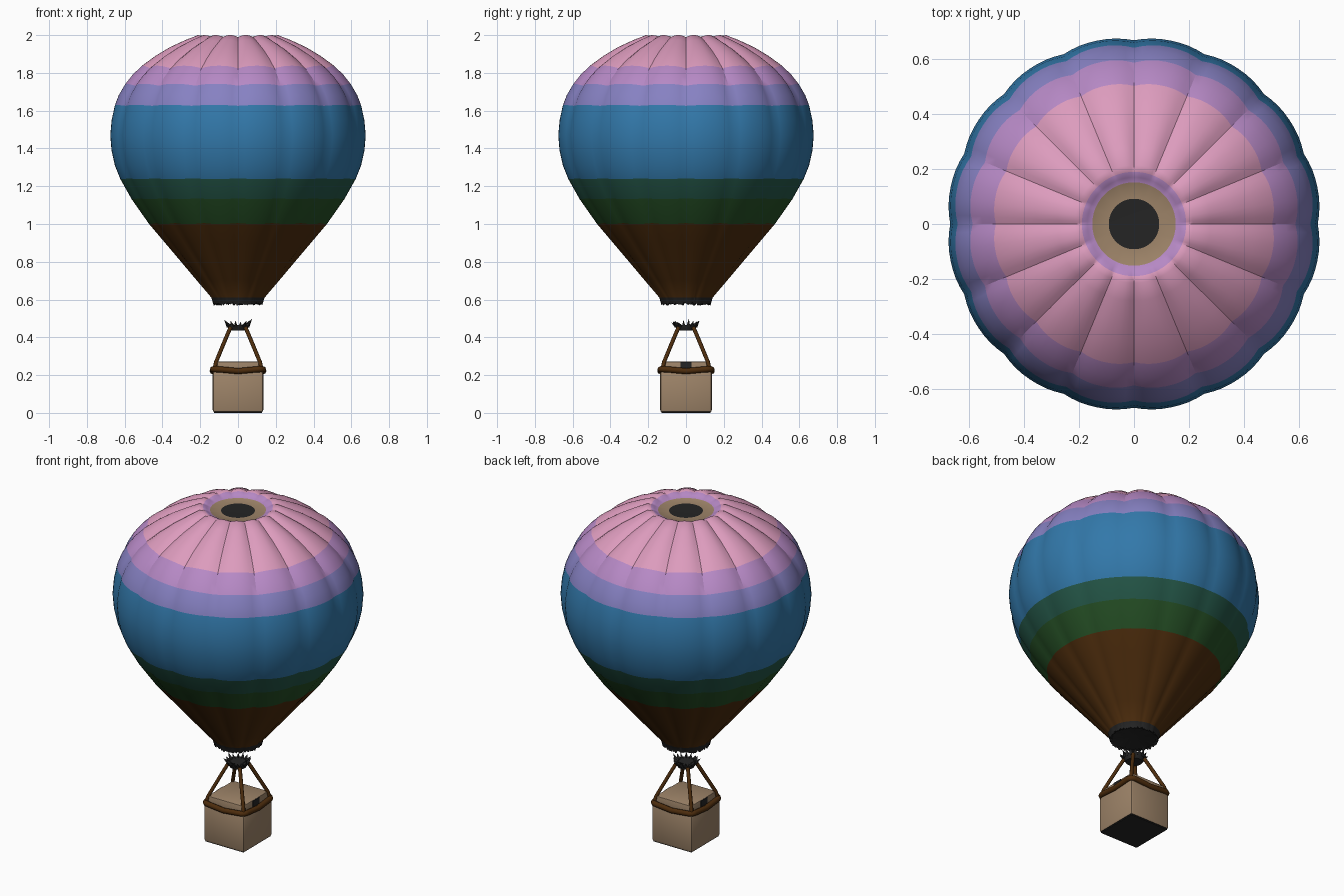
import bpy, bmesh, math, random
from mathutils import Vector

if "Cube" in bpy.data.objects:
    bpy.data.objects.remove(bpy.data.objects["Cube"])
random.seed(3)

def mat(name, r, g, b):
    m = bpy.data.materials.new(name)
    m.diffuse_color = (r, g, b, 1)
    m.use_nodes = True
    m.node_tree.nodes["Principled BSDF"].inputs["Base Color"].default_value = m.diffuse_color
    return m

MATS = [mat("black", .018, .018, .018), mat("tan", .34, .23, .14),
        mat("pink", .72, .33, .51), mat("lilac", .47, .25, .56),
        mat("periwinkle", .24, .22, .54), mat("blue", .032, .188, .40),
        mat("teal", .018, .095, .065), mat("green", .019, .08, .019),
        mat("brown", .075, .026, .004)]
BLACK, TAN, PINK, LILAC, PERI, BLUE, TEAL, GREEN, BROWN = range(9)

def finish(bm, name, mats=MATS, angle=25):
    bmesh.ops.recalc_face_normals(bm, faces=bm.faces)
    me = bpy.data.meshes.new(name)
    bm.to_mesh(me)
    bm.free()
    ob = bpy.data.objects.new(name, me)
    bpy.context.collection.objects.link(ob)
    for m in mats:
        me.materials.append(m)
    bpy.ops.object.select_all(action='DESELECT')
    bpy.context.view_layer.objects.active = ob
    ob.select_set(True)
    bpy.ops.object.shade_smooth_by_angle(angle=math.radians(angle))
    return ob

def box(name, half, z0, z1, bevel, mats):
    bm = bmesh.new()
    bmesh.ops.create_cube(bm, size=1)
    for v in bm.verts:
        v.co = (v.co.x * 2 * half[0], v.co.y * 2 * half[1], z0 + (v.co.z + .5) * (z1 - z0))
    if bevel:
        bmesh.ops.bevel(bm, geom=bm.edges[:], offset=bevel, segments=2, profile=.5, affect='EDGES')
    return finish(bm, name, mats)

def tube(name, pts, radius, material, cyclic=False):
    cu = bpy.data.curves.new(name, 'CURVE')
    cu.dimensions = '3D'
    cu.bevel_depth, cu.bevel_resolution, cu.use_fill_caps = radius, 2, True
    sp = cu.splines.new('POLY')
    sp.points.add(len(pts) - 1)
    for p, c in zip(sp.points, pts):
        p.co = (*c, 1)
    sp.use_cyclic_u = cyclic
    cu.materials.append(material)
    ob = bpy.data.objects.new(name, cu)
    bpy.context.collection.objects.link(ob)

# Envelope: (radius, height, groove depth, colour of the band down to the next row)
profile = [(.0, 1.968, 0, BLACK), (.092, 1.968, 0, TAN), (.152, 1.973, 0, LILAC),
           (.17, 1.984, .002, LILAC), (.19, 1.996, .007, PINK), (.215, 2.0, .012, PINK),
           (.28, 1.975, .016, PINK), (.36, 1.939, .018, PINK), (.44, 1.892, .018, PINK),
           (.515, 1.838, .018, LILAC), (.565, 1.79, .018, LILAC), (.603, 1.742, .018, PERI),
           (.637, 1.685, .018, PERI), (.658, 1.63, .016, BLUE), (.675, 1.55, .014, BLUE),
           (.682, 1.47, .012, BLUE), (.675, 1.39, .011, BLUE), (.657, 1.31, .01, BLUE),
           (.628, 1.238, .009, TEAL), (.568, 1.132, .008, GREEN), (.475, 1.0, .008, BROWN),
           (.39, .9, .008, BROWN), (.305, .8, .008, BROWN), (.22, .7, .006, BROWN),
           (.142, .61, .003, BLACK), (.13, .58, 0, BLACK), (.118, .582, 0, BLACK), (0, .6, 0, BLACK)]
LOBES, N = 16, 128
bm = bmesh.new()
rows = []
for i, (r, z, depth, _) in enumerate(profile):
    if r == 0:
        rows.append([bm.verts.new((0, 0, z))] * N)
        continue
    a, b = profile[i - 1], profile[i + 1]
    n = Vector((a[1] - b[1], b[0] - a[0])).normalized()
    if i < 6:
        n = Vector((0, 1))
    row = []
    for k in range(N):
        t = 2 * math.pi * k / N
        d = depth * (1 - abs(math.sin(LOBES / 2 * t))) ** 1.3
        rr, zz = r - n.x * d, z - n.y * d
        if z == .58:                      # ragged mouth edge
            zz -= random.uniform(-.004, .012)
        row.append(bm.verts.new((rr * math.cos(t), rr * math.sin(t), zz)))
    rows.append(row)
for i in range(len(rows) - 1):
    for k in range(N):
        j = (k + 1) % N
        vs = list(dict.fromkeys((rows[i][k], rows[i + 1][k], rows[i + 1][j], rows[i][j])))
        bm.faces.new(vs).material_index = profile[i][3]
finish(bm, "envelope", angle=30)

# Burner: plate with a ragged crown of spikes
bm = bmesh.new()
bmesh.ops.create_cone(bm, cap_ends=True, segments=24, radius1=.045, radius2=.06, depth=.03)
bmesh.ops.translate(bm, verts=bm.verts, vec=(0, 0, .45))
S = 16
for k in range(S):
    t = 2 * math.pi * (k + .5) / S
    out, side = Vector((math.cos(t), math.sin(t), 0)), Vector((-math.sin(t), math.cos(t), 0))
    tip = out * random.uniform(.066, .082) + Vector((0, 0, random.uniform(.475, .5)))
    base = [out * .058 + side * .012 + Vector((0, 0, .452)), out * .058 - side * .012 + Vector((0, 0, .452)),
            out * .035 + Vector((0, 0, .464))]
    v = [bm.verts.new(c) for c in base + [tip]]
    for f in ((0, 1, 2), (0, 1, 3), (1, 2, 3), (2, 0, 3)):
        bm.faces.new([v[q] for q in f])
finish(bm, "burner", [MATS[BLACK]])

# Basket body with dark underside
basket = box("basket", (.134, .137), .002, .22, .014, [MATS[TAN], MATS[BLACK]])
for f in basket.data.polygons:
    if f.normal.z < -.6:
        f.material_index = 1
box("basket_base", (.126, .129), 0, .01, 0, [MATS[BLACK]])
box("basket_top", (.118, .121), .2, .272, .005, [MATS[TAN]])

# Dark panels on both sides of the basket top
for s, name in ((1, "right_panel"), (-1, "left_panel")):
    p = box(name, (.003, .03), .225, .27, 0, [MATS[BLACK]])
    p.location.x = s * .118

# Padded rim: rounded square, slightly raised at the corners
rim = []
for q in range(4):
    for k in range(5):
        t = math.radians(90 * q + 22.5 * k)
        c = math.radians(90 * q + 45)
        rim.append((math.copysign(.105, math.cos(c)) + .028 * math.cos(t),
                    math.copysign(.107, math.sin(c)) + .028 * math.sin(t), .231))
    m = math.radians(90 * q + 90)
    rim.append((.134 * math.cos(m), .136 * math.sin(m), .221))
tube("basket_rim", rim, .016, MATS[BROWN], True)

# Four ropes from rim corners to burner
for sx in (1, -1):
    for sy in (1, -1):
        path = [(.124, .235), (.116, .27), (.085, .345), (.058, .41), (.04, .452)]
        tube("rope", [(sx * h, sy * h, z) for h, z in path], .0105, MATS[BROWN])
